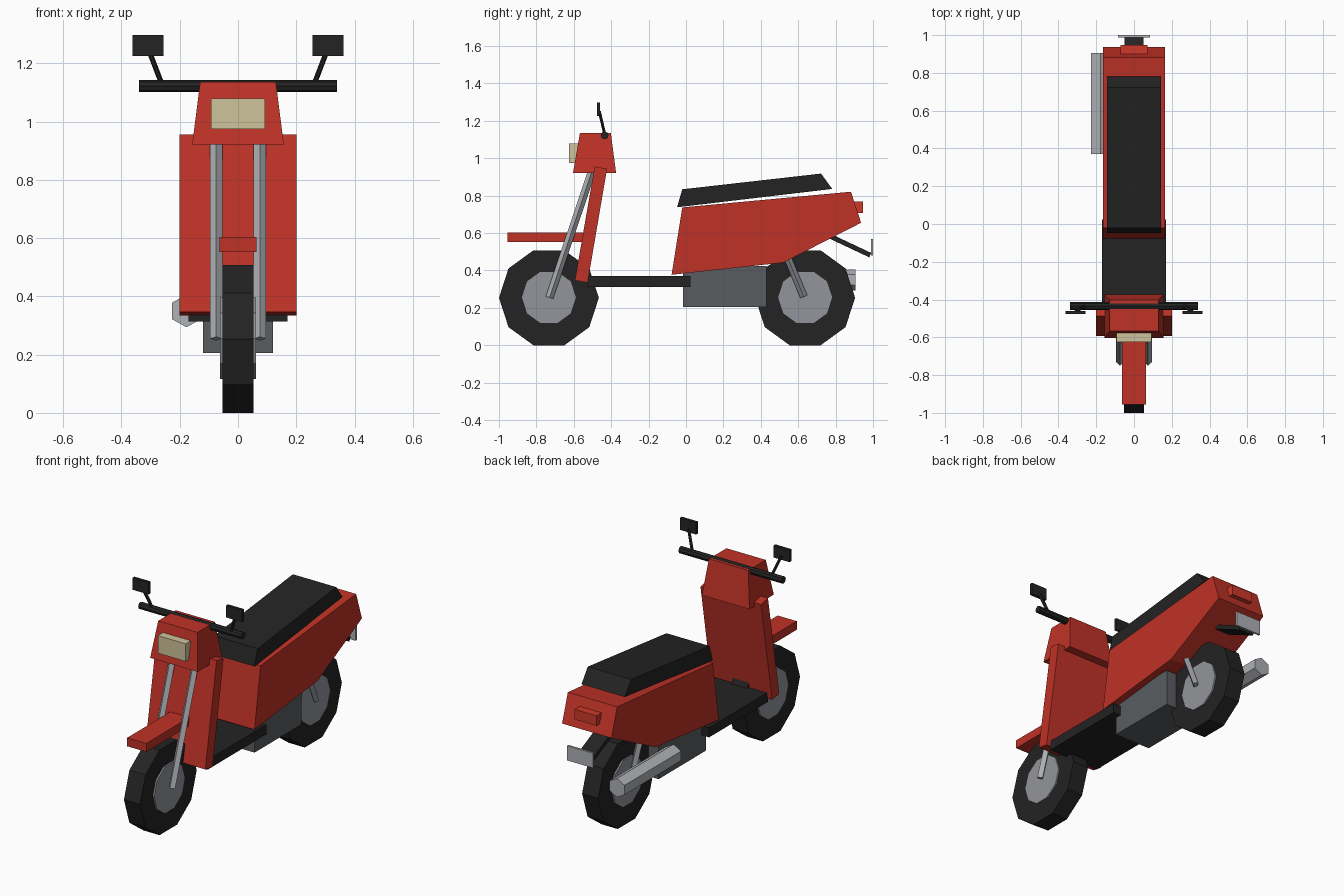
import bpy, bmesh, math
from mathutils import Vector

if "Cube" in bpy.data.objects:
    bpy.data.objects.remove(bpy.data.objects["Cube"])


def material(name, rgb):
    m = bpy.data.materials.new(name)
    m.diffuse_color = (*rgb, 1)
    m.use_nodes = True
    m.node_tree.nodes["Principled BSDF"].inputs["Base Color"].default_value = m.diffuse_color
    return m


RED = material("red paint", (0.53, 0.032, 0.02))
LAMP_RED = material("tail light red", (0.62, 0.04, 0.022))
BLACK = material("black rubber", (0.017, 0.017, 0.017))
ENGINE = material("engine grey", (0.10, 0.11, 0.118))
HUB = material("hub grey", (0.29, 0.30, 0.325))
METAL = material("light metal", (0.43, 0.44, 0.47))
CREAM = material("headlight cream", (0.62, 0.55, 0.33))


def finish(name, bm, mat):
    bmesh.ops.recalc_face_normals(bm, faces=bm.faces)
    me = bpy.data.meshes.new(name)
    bm.to_mesh(me)
    bm.free()
    me.materials.append(mat)
    ob = bpy.data.objects.new(name, me)
    bpy.context.collection.objects.link(ob)
    return ob


def prism(name, profile, half, mat):
    """Extrude a (y, z) side profile from x = -half to x = half."""
    bm = bmesh.new()
    rings = [[bm.verts.new((x, y, z)) for y, z in profile] for x in (-half, half)]
    bm.faces.new(rings[0])
    bm.faces.new(rings[1])
    n = len(profile)
    for i in range(n):
        j = (i + 1) % n
        bm.faces.new((rings[0][i], rings[0][j], rings[1][j], rings[1][i]))
    return finish(name, bm, mat)


def box(name, lo, hi, mat):
    bm = bmesh.new()
    bmesh.ops.create_cube(bm, size=1)
    for v in bm.verts:
        v.co = [lo[i] + (v.co[i] + 0.5) * (hi[i] - lo[i]) for i in range(3)]
    return finish(name, bm, mat)


def rod(name, a, b, radius, sides, mat):
    """Straight bar of the given number of sides between two points."""
    a, b = Vector(a), Vector(b)
    d = b - a
    side = Vector((1, 0, 0)) if abs(d.x) < 0.9 * d.length else Vector((0, 1, 0))
    u = (side - d * side.dot(d) / d.length_squared).normalized()
    w = d.normalized().cross(u)
    bm = bmesh.new()
    rings = []
    for p in (a, b):
        ring = []
        for i in range(sides):
            t = 2 * math.pi * i / sides
            ring.append(bm.verts.new(p + radius * (u * math.cos(t) + w * math.sin(t))))
        bm.faces.new(ring)
        rings.append(ring)
    for i in range(sides):
        j = (i + 1) % sides
        bm.faces.new((rings[0][i], rings[0][j], rings[1][j], rings[1][i]))
    return finish(name, bm, mat)


# Wheels: ten-sided tyres with slightly wider hubs
for label, y in (("front", -0.733), ("rear", 0.637)):
    rod(label + "_tyre", (-0.053, y, 0.254), (0.053, y, 0.254), 0.267, 10, BLACK)
    rod(label + "_hub", (-0.062, y, 0.256), (0.062, y, 0.256), 0.147, 10, HUB)

# Paired parts: fork legs, rear struts, mirrors
for label, s in (("left", -1), ("right", 1)):
    rod(label + "_fork_leg", (s * 0.075, -0.73, 0.255), (s * 0.075, -0.49, 0.97), 0.021, 4, METAL)
    rod(label + "_rear_strut", (s * 0.075, 0.63, 0.26), (s * 0.075, 0.53, 0.50), 0.02, 4, HUB)
    rod(label + "_mirror_stem", (s * 0.262, -0.435, 1.13), (s * 0.308, -0.463, 1.25), 0.009, 6, BLACK)
    x0, x1 = sorted((s * 0.256, s * 0.362))
    box(label + "_mirror", (x0, -0.477, 1.225), (x1, -0.46, 1.297), BLACK)

# Steering head: tapered block
head = box("steering_head", (-0.157, -0.604, 0.922), (0.157, -0.374, 1.136), RED)
for v in head.data.vertices:
    if v.co.z > 1:
        v.co.x *= 0.13 / 0.157
        v.co.y = -0.567 if v.co.y < -0.5 else -0.402
box("headlight", (-0.092, -0.625, 0.975), (0.092, -0.55, 1.08), CREAM)
rod("handlebar", (-0.34, -0.435, 1.122), (0.34, -0.435, 1.122), 0.021, 8, BLACK)

# Leg shield, mudguard and footboard
prism("leg_shield", [(-0.594, 0.347), (-0.526, 0.335), (-0.422, 0.944), (-0.488, 0.956)], 0.2, RED)
box("front_mudguard", (-0.063, -0.955, 0.553), (0.063, -0.53, 0.604), RED)
box("footboard", (-0.17, -0.53, 0.313), (0.17, 0.025, 0.371), BLACK)

# Rear body, seat and engine
prism("rear_body", [(-0.077, 0.377), (-0.02, 0.737), (0.882, 0.821), (0.936, 0.655), (0.52, 0.442)],
      0.163, RED)
prism("seat", [(-0.048, 0.738), (-0.02, 0.834), (0.722, 0.918), (0.782, 0.836)], 0.143, BLACK)
box("engine", (-0.12, -0.015, 0.205), (0.12, 0.43, 0.425), ENGINE)

# Exhaust: six-sided pipe on the left, flat side outward
bm = bmesh.new()
rings = []
for y in (0.37, 0.905):
    ring = []
    for i in range(6):
        t = math.radians(30 + 60 * i)
        ring.append(bm.verts.new((-0.177 + 0.058 * math.cos(t), y, 0.35 + 0.056 * math.sin(t))))
    bm.faces.new(ring)
    rings.append(ring)
for i in range(6):
    j = (i + 1) % 6
    bm.faces.new((rings[0][i], rings[0][j], rings[1][j], rings[1][i]))
finish("exhaust", bm, METAL)

# Tail light, plate bracket and blank plate
box("tail_light", (-0.072, 0.88, 0.708), (0.072, 0.947, 0.768), LAMP_RED)
prism("plate_bracket", [(0.74, 0.583), (0.75, 0.607), (0.99, 0.494), (0.98, 0.47)], 0.05, BLACK)
box("plate", (-0.085, 0.988, 0.48), (0.085, 1.0, 0.568), METAL)
